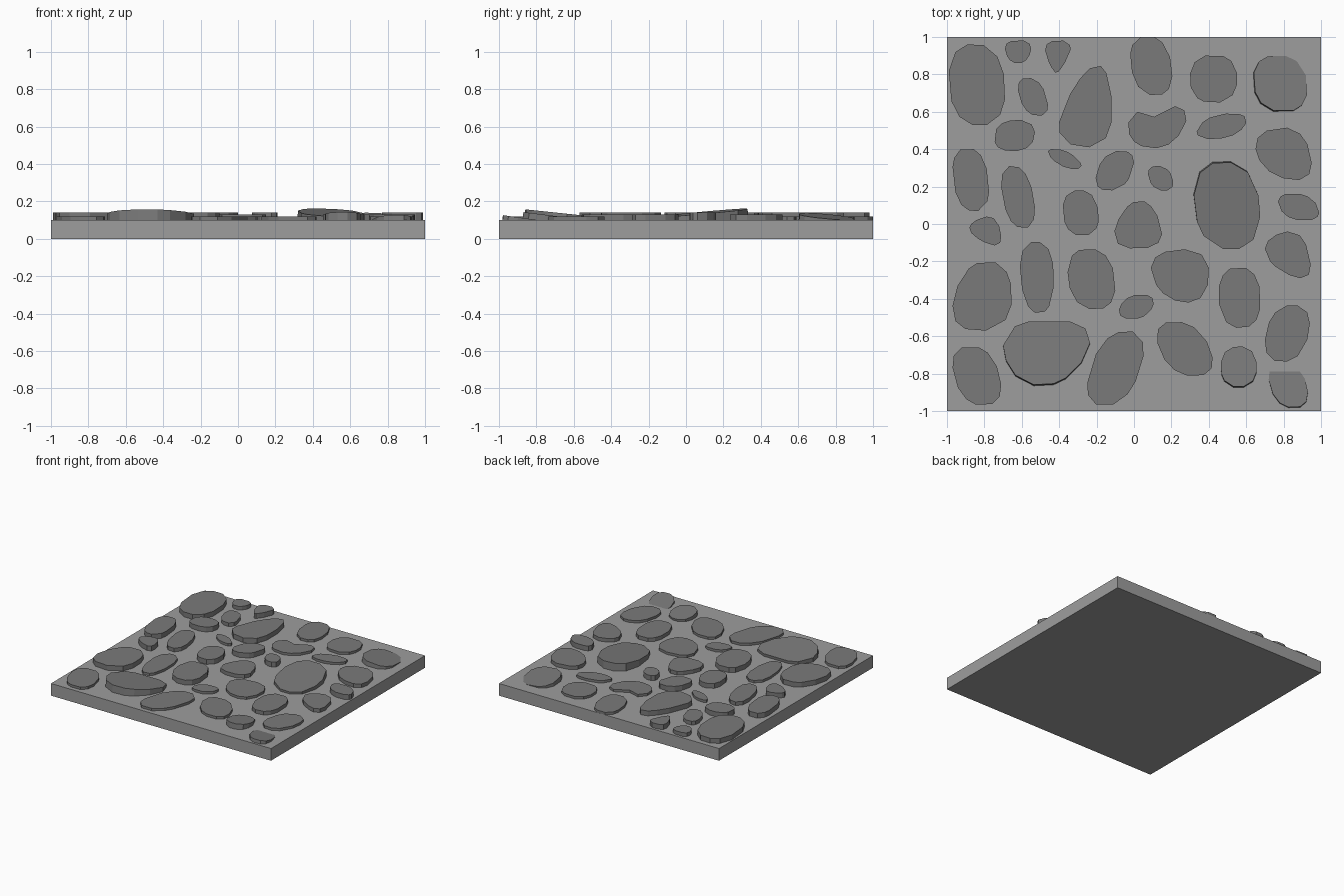
import bpy, bmesh, math, random
from mathutils import Matrix, Vector

random.seed(4)
cube = bpy.data.objects.get("Cube")
if cube:
    bpy.data.objects.remove(cube, do_unlink=True)


def make_material(name, grey):
    mat = bpy.data.materials.new(name)
    mat.use_nodes = True
    colour = (grey, grey, grey, 1)
    mat.diffuse_color = colour
    mat.node_tree.nodes["Principled BSDF"].inputs["Base Color"].default_value = colour
    return mat


light_grey = make_material("light grey ground", 0.34)
dark_grey = make_material("dark grey stone", 0.195)


def add_object(name, bm, mat):
    bmesh.ops.recalc_face_normals(bm, faces=bm.faces)
    mesh = bpy.data.meshes.new(name)
    bm.to_mesh(mesh)
    bm.free()
    mesh.materials.append(mat)
    obj = bpy.data.objects.new(name, mesh)
    bpy.context.collection.objects.link(obj)
    return obj


LOW, MID, HIGH = 0.12, 0.13, 0.14
SIDES = 12
DEPTH = 0.08
count = 0


def fit(values, low, high):
    """Stretch values so that they span low to high."""
    a, b = min(values), max(values)
    return [low + (v - a) / (b - a) * (high - low) for v in values]


def rounded(value):
    """Fuller than a circle, so stones look blocky."""
    return math.copysign(abs(value) ** 0.85, value)


def stone(x, y, top=LOW, skew=0, taper=0, swell=0, tilt=(0, 0), notch=None):
    """Flat stone within x and y; taper widens the back, swell the right end."""
    global count
    count += 1
    us, vs = [], []
    for i in range(SIDES):
        angle = math.tau * (i + 0.5 + random.uniform(-0.2, 0.2)) / SIDES
        u, v = rounded(math.cos(angle)), rounded(math.sin(angle))
        if i == notch:
            u, v = u * 0.5, v * 0.5
        us.append(u * (1 + taper * v) + skew * v)
        vs.append(v * (1 + swell * u))
    centre = Vector((sum(x) / 2, sum(y) / 2, top))
    bm = bmesh.new()
    outline = [bm.verts.new((px, py, top)) for px, py in zip(fit(us, *x), fit(vs, *y))]
    face = bm.faces.new(outline)
    lower = bmesh.ops.extrude_face_region(bm, geom=[face], use_keep_orig=True)
    moved = [g for g in lower["geom"] if isinstance(g, bmesh.types.BMVert)]
    bmesh.ops.translate(bm, vec=(0, 0, -DEPTH), verts=moved)
    turn = Matrix.Rotation(math.radians(tilt[0]), 3, "X") @ Matrix.Rotation(math.radians(tilt[1]), 3, "Y")
    bmesh.ops.rotate(bm, cent=centre, matrix=turn, verts=bm.verts)
    add_object(f"paving_stone_{count}", bm, dark_grey)


# Ground slab
bm = bmesh.new()
bmesh.ops.create_cube(bm, size=1)
bmesh.ops.scale(bm, vec=(2, 2, 0.1), verts=bm.verts)
bmesh.ops.translate(bm, vec=(0, 0, 0.05), verts=bm.verts)
add_object("ground_slab", bm, light_grey)

# Back row
stone(x=(-.99, -.69), y=(.53, .96), top=HIGH, skew=-.1)
stone(x=(-.69, -.55), y=(.86, .98), top=MID, taper=.25)
stone(x=(-.475, -.34), y=(.81, .98), top=HIGH, skew=.1, taper=.6)
stone(x=(-.62, -.46), y=(.58, .78), top=MID, skew=-.4)
stone(x=(-.4, -.12), y=(.41, .845), top=HIGH, skew=.3, taper=-.35, swell=.1)
stone(x=(-.02, .205), y=(.69, 1.0), skew=-.2)
stone(x=(.3, .55), y=(.65, .9))
stone(x=(.64, .925), y=(.605, .9), top=LOW, skew=-.1, tilt=(-6, 5))

# Upper middle row
stone(x=(-.745, -.53), y=(.39, .555), top=HIGH, skew=.1)
stone(x=(-.46, -.28), y=(.295, .4), skew=-.8)
stone(x=(-.03, .28), y=(.405, .63), skew=.2, taper=.2, swell=.1, notch=3)
stone(x=(.335, .6), y=(.455, .59), skew=.4)
stone(x=(.65, .95), y=(.235, .515), top=MID, skew=-.25, swell=.15)
stone(x=(-.97, -.775), y=(.07, .4), top=HIGH, skew=-.2)
stone(x=(-.205, 0), y=(.18, .39), top=HIGH, skew=.35)
stone(x=(.075, .21), y=(.18, .31), top=HIGH, skew=-.3)

# Centre row
stone(x=(-.71, -.53), y=(-.02, .31), top=MID, skew=-.35)
stone(x=(-.38, -.19), y=(-.06, .18), top=HIGH, skew=-.1)
stone(x=(.32, .675), y=(-.135, .33), top=HIGH, skew=-.12, tilt=(5, 2))
stone(x=(.77, .99), y=(.02, .16), top=HIGH, skew=-.3)
stone(x=(-.88, -.71), y=(-.115, .04), top=HIGH, skew=-.25, swell=.4)
stone(x=(-.105, .15), y=(-.13, .12), top=MID, skew=.05, taper=-.35)
stone(x=(.7, .945), y=(-.29, -.04), top=MID, skew=-.3, swell=.3)

# Lower middle row
stone(x=(-.97, -.655), y=(-.57, -.205), top=HIGH, skew=.15, taper=-.15)
stone(x=(-.61, -.43), y=(-.475, -.095), skew=-.1, taper=.1)
stone(x=(-.355, -.1), y=(-.455, -.135), top=HIGH, skew=-.15)
stone(x=(.09, .4), y=(-.42, -.135), top=LOW, skew=-.1, taper=.15, swell=.1)
stone(x=(.455, .675), y=(-.555, -.235), top=MID, skew=-.05)
stone(x=(-.08, .105), y=(-.505, -.38), skew=.3)
stone(x=(.7, .94), y=(-.735, -.435), top=LOW, skew=.25)

# Front row
stone(x=(.125, .42), y=(-.81, -.525), skew=-.4)
stone(x=(-.25, .05), y=(-.965, -.575), skew=.45)
stone(x=(-.7, -.235), y=(-.86, -.52), top=HIGH, skew=.1, taper=.25, tilt=(-6, 0))
stone(x=(-.97, -.71), y=(-.965, -.66), skew=-.3)
stone(x=(.465, .655), y=(-.87, -.655), top=MID, tilt=(-7, 0))
stone(x=(.72, .93), y=(-.98, -.74), top=.11, skew=-.3, tilt=(-8, 0))
